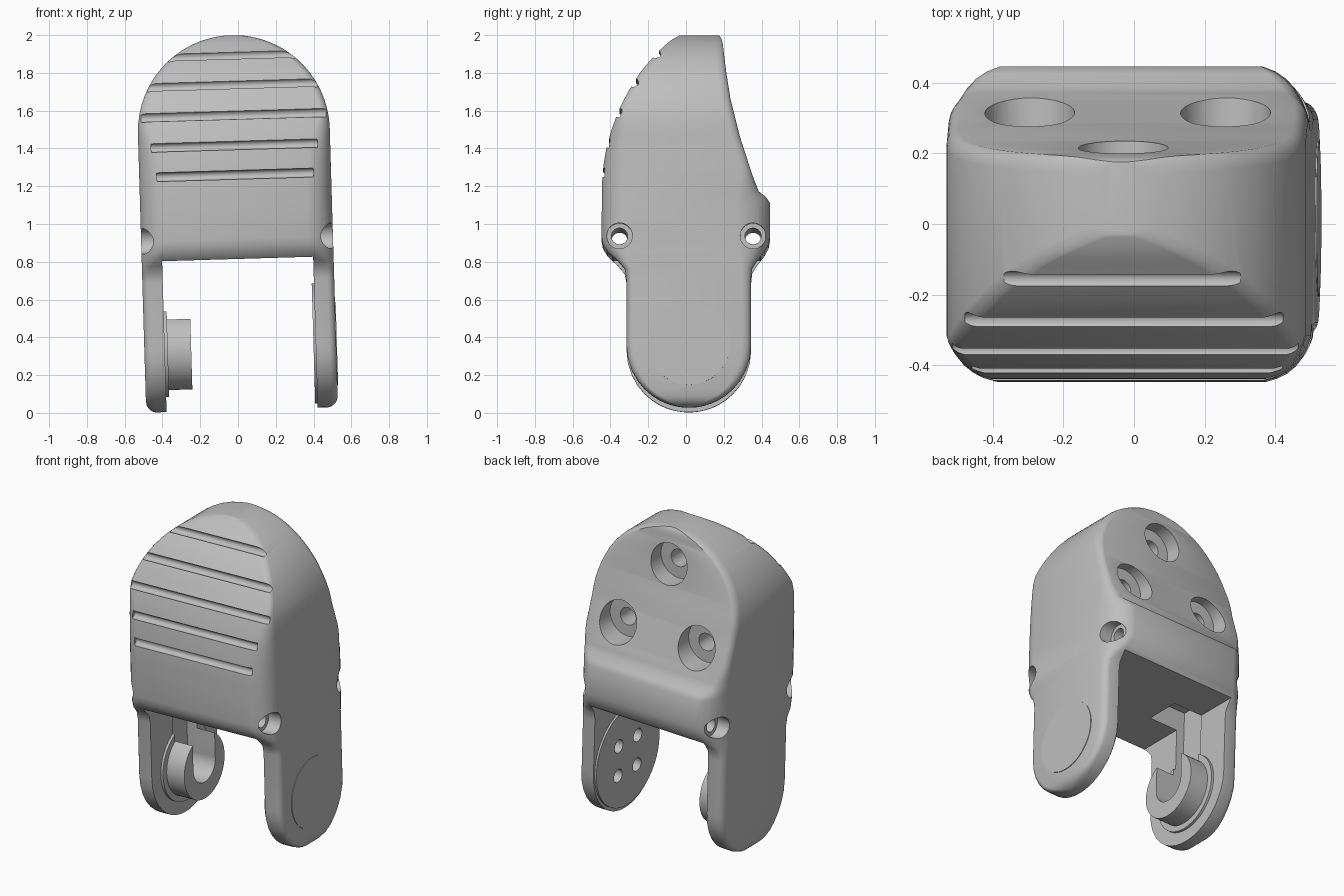
import bpy, bmesh, math
from mathutils import Matrix, Vector

if "Cube" in bpy.data.objects:
    bpy.data.objects.remove(bpy.data.objects["Cube"], do_unlink=True)

grey = bpy.data.materials.new("plain_grey")
grey.use_nodes = True
COLOUR = (0.52, 0.52, 0.52, 1)
grey.diffuse_color = COLOUR
for node in grey.node_tree.nodes:
    if node.type == 'BSDF_PRINCIPLED':
        node.inputs["Base Color"].default_value = COLOUR

# Main dimensions
HALF, ARM_R, ARM_Y, ARM_Z = 0.508, 0.33, 0.015, 0.345
ARCH_Z, INNER, FLOOR = 1.492, 0.40, 0.815
FRONT = [(0.7, -.315), (0.75, -.325), (0.79, -.36), (0.84, -.415), (0.88, -.44), (0.92, -.447),
         (1.2, -.445), (1.3, -.437), (1.4, -.42), (1.5, -.39), (1.6, -.352), (1.7, -.3),
         (1.8, -.237), (1.9, -.153), (1.97, -.08), (2.0, -.03)]
BACK = [(0.7, .345), (0.75, .35), (0.79, .375), (0.84, .415), (0.88, .437), (0.92, .445),
        (1.1, .445), (1.13, .425), (1.16, .385), (1.25, .35), (1.45, .285), (1.65, .235),
        (1.8, .212), (1.92, .198), (1.97, .192), (2.0, .175)]


def make(name, bm):
    bmesh.ops.recalc_face_normals(bm, faces=bm.faces)
    mesh = bpy.data.meshes.new(name)
    bm.to_mesh(mesh)
    bm.free()
    mesh.materials.append(grey)
    obj = bpy.data.objects.new(name, mesh)
    bpy.context.collection.objects.link(obj)
    return obj


def cylinder(name, axis, centre, radius, length, sides=40):
    turn = Matrix.Rotation(math.pi / 2, 4, 'Y' if axis == 'X' else 'X')
    bm = bmesh.new()
    bmesh.ops.create_cone(bm, cap_ends=True, segments=sides, radius1=radius, radius2=radius,
                          depth=length, matrix=Matrix.Translation(centre) @ turn)
    return make(name, bm)


def box(name, low, high):
    low, high = Vector(low), Vector(high)
    bm = bmesh.new()
    bmesh.ops.create_cube(bm, size=1, matrix=Matrix.Translation((low + high) / 2)
                          @ Matrix.Diagonal((*(high - low), 1)))
    return make(name, bm)


def cut(obj, cutter):
    cutter.hide_render = True
    mod = obj.modifiers.new("cut", 'BOOLEAN')
    mod.operation, mod.solver, mod.object = 'DIFFERENCE', 'EXACT', cutter
    bpy.context.view_layer.objects.active = obj
    bpy.ops.object.modifier_apply(modifier=mod.name)
    bpy.data.objects.remove(cutter, do_unlink=True)


def lookup(table, z):
    for (z0, v0), (z1, v1) in zip(table, table[1:]):
        if z <= z1:
            return v0 + (v1 - v0) * max(0, (z - z0) / (z1 - z0))
    return table[-1][1]


def extents(z):
    """Half width, front y and back y of the shell at a height."""
    half = HALF
    if z > ARCH_Z:
        half = math.sqrt(max(0, HALF ** 2 - (z - ARCH_Z) ** 2))
    rise = (z - ARM_Z + ARM_R) / 0.06
    if rise < 1:
        half -= 0.06 * (1 - math.sqrt(1 - (1 - rise) ** 2))
    if z < ARM_Z:
        w = math.sqrt(max(0, ARM_R ** 2 - (z - ARM_Z) ** 2))
        return half, ARM_Y - w, ARM_Y + w
    return half, lookup(FRONT, z), lookup(BACK, z)


def ring(z):
    """Rectangle with eased or chamfered corners."""
    half, front, back = extents(z)
    depth = back - front
    least = min(0.035, 0.4 * half, 0.4 * depth)

    def corner(y, sign, dx, dy):
        dy = min(dy, 0.45 * depth)
        a, c, b = Vector((half - dx, y)), Vector((half, y)), Vector((half, y + sign * dy))
        c = c.lerp((a + b) / 2, 0.35)
        steps = [i / 6 for i in range(7)]
        return [a * (1 - t) ** 2 + c * 2 * t * (1 - t) + b * t * t for t in steps]
    fx = max(least, half - 0.825 - front)
    bx = max(least, half - 0.815 + back)
    right = corner(front, 1, fx, fx) + corner(back, -1, bx, max(least, bx * 1.3))[::-1]
    return [(p.x, p.y, z) for p in right] + [(-p.x, p.y, z) for p in right[::-1]]


# Shell: arms and arched body lofted in one piece
heights = [ARM_Z - ARM_R * math.cos(math.radians(a)) for a in (4, 9, 15, 21, 28, 36, 45, 55, 66, 78, 90)]
heights += sorted({z for z, _ in FRONT + BACK if z < ARCH_Z})
heights += [ARCH_Z + HALF * math.sin(math.radians(a)) for a in range(0, 84, 6)]
heights += [ARCH_Z + HALF * math.sin(math.radians(a)) for a in (82, 86)]
bm = bmesh.new()
rings = [[bm.verts.new(p) for p in ring(z)] for z in heights]
for low, high in zip(rings, rings[1:]):
    for i in range(len(low)):
        j = (i + 1) % len(low)
        bm.faces.new((low[i], low[j], high[j], high[i]))
bm.faces.new(rings[0])
bm.faces.new(rings[-1])
shell = make("finger_shell", bm)

# Gap between the arms
cut(shell, box("gap", (-INNER, -1, -1), (INNER, 1, FLOOR)))

# Grip grooves across the curved front
for z, half in ((1.26, .415), (1.415, .44), (1.575, .49), (1.735, .45), (1.89, .335)):
    cut(shell, cylinder("groove", 'X', (0, lookup(FRONT, z) + .004, z), .024, 2 * half, 20))

# Counterbored holes in the back
for x, z in ((-.277, 1.36), (.277, 1.36), (0, 1.78)):
    y = lookup(BACK, z)
    cut(shell, cylinder("bore", 'Y', (x, y + .1, z), .127, .4, 48))
    cut(shell, cylinder("bore", 'Y', (x, y - .15, z), .055, .3, 28))

# Cross holes with counterbores at the shell corners
for y in (-.352, .355):
    cut(shell, cylinder("bore", 'X', (0, y, .923), .043, 1.4, 28))
    for side in (-1, 1):
        cut(shell, cylinder("bore", 'X', (side * .52, y, .923), .068, .2, 32))


def slot_cutters():
    yield box("slot", (-.455, ARM_Y - .11, ARM_Z), (-.2, ARM_Y + .11, .95))
    yield cylinder("slot", 'X', (-.3275, ARM_Y, ARM_Z), .1101, .255)


# Open hub and its flange on the right arm, slotted upward with the shell
hub = cylinder("pivot_hub", 'X', (-.335, ARM_Y, ARM_Z - .01), .203, .15, 56)
flange = cylinder("pivot_flange", 'X', (-.396, ARM_Y, ARM_Z - .01), .24, .024, 56)
for part in (shell, hub, flange):
    for cutter in slot_cutters():
        cut(part, cutter)

# Mounting disc with four holes inside the left arm
disc = cylinder("mounting_disc", 'X', (.3985, ARM_Y, ARM_Z + .01), .318, .021, 64)
for dy in (-.095, .095):
    for dz in (-.095, .095):
        for part in (disc, shell):
            cut(part, cylinder("bore", 'X', (.41, ARM_Y + dy, ARM_Z + .01 + dz), .042, .12, 24))

# Round cover on the outside of the left arm
cover = cylinder("pivot_cover", 'X', (HALF, ARM_Y, ARM_Z + .008), .22, .008, 64)

# Lean the whole assembly slightly and shade it
lean = (Matrix.Translation((0, 0, .75)) @ Matrix.Rotation(math.radians(-1.7), 4, 'Y')
        @ Matrix.Translation((0, 0, -.75)))
bpy.ops.object.select_all(action='DESELECT')
for part in (shell, hub, flange, disc, cover):
    part.data.transform(lean)
    part.select_set(True)
bpy.context.view_layer.objects.active = shell
bpy.ops.object.shade_smooth_by_angle(angle=math.radians(30))
